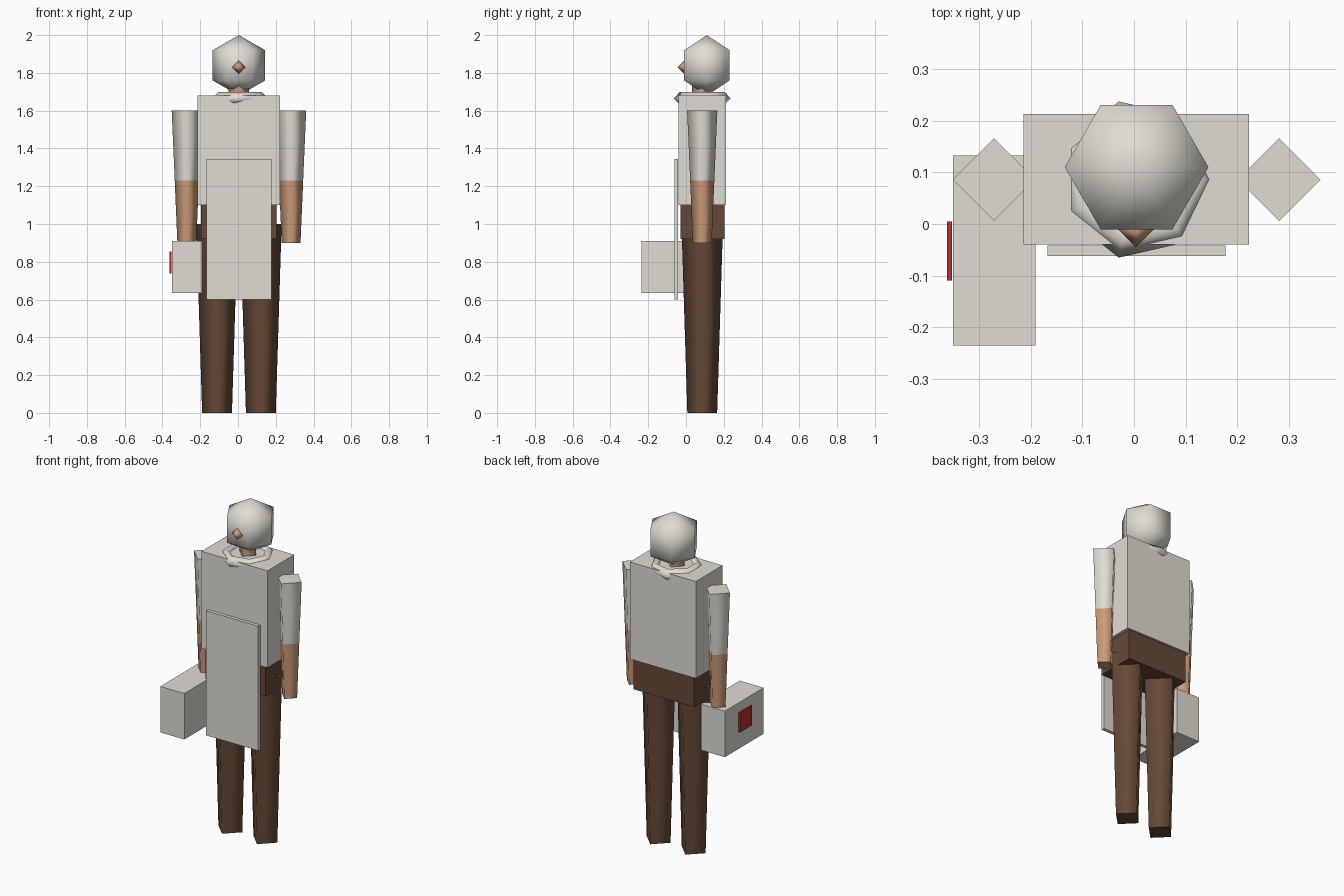
import bpy
import bmesh
import math

cube = bpy.data.objects.get("Cube")
if cube:
    bpy.data.objects.remove(cube, do_unlink=True)


def material(name, rgb):
    m = bpy.data.materials.new(name)
    m.use_nodes = True
    color = (*rgb, 1.0)
    m.diffuse_color = color
    m.node_tree.nodes["Principled BSDF"].inputs["Base Color"].default_value = color
    return m


CLOTH = material("off white cloth", (0.74, 0.72, 0.65))
SKIN = material("tan skin", (0.60, 0.33, 0.19))
BROWN = material("dark brown trousers", (0.13, 0.066, 0.037))
RED = material("red mark", (0.48, 0.03, 0.025))

MID_X, MID_Y = 0.005, 0.086


def finish(name, bm, mats):
    bmesh.ops.recalc_face_normals(bm, faces=bm.faces)
    mesh = bpy.data.meshes.new(name)
    bm.to_mesh(mesh)
    bm.free()
    for m in mats:
        mesh.materials.append(m)
    obj = bpy.data.objects.new(name, mesh)
    bpy.context.collection.objects.link(obj)
    return obj


def box(name, x, y, z, mat):
    """Box from its (min, max) range on each axis."""
    bm = bmesh.new()
    bmesh.ops.create_cube(bm, size=1)
    for v in bm.verts:
        v.co = [r[0] + (c + 0.5) * (r[1] - r[0]) for c, r in zip(v.co, (x, y, z))]
    return finish(name, bm, [mat])


def lathe(name, center, rings, sides, mats, loop=False, split=None):
    """Turn (radius, z) rings about a vertical axis, with smooth sides and flat caps."""
    cx, cy = center
    bm = bmesh.new()
    rows = []
    for r, z in rings:
        angles = [math.tau * i / sides for i in range(sides)]
        rows.append([bm.verts.new((cx + r * math.cos(a), cy + r * math.sin(a), z))
                     for a in angles])
    pairs = list(zip(rows, rows[1:]))
    if loop:
        pairs.append((rows[-1], rows[0]))
    for low, high in pairs:
        for i in range(sides):
            j = (i + 1) % sides
            bm.faces.new((low[i], low[j], high[j], high[i])).smooth = True
    if not loop:
        for row, ring in ((rows[0], rings[0]), (rows[-1], rings[-1])):
            if ring[0] > 0:
                bm.faces.new(row)
    bmesh.ops.remove_doubles(bm, verts=bm.verts, dist=1e-5)
    if split is not None:
        for f in bm.faces:
            f.material_index = int(f.calc_center_median().z < split)
    return finish(name, bm, mats)


# Torso, hips and apron
box("torso", (-0.214, 0.223), (-0.04, 0.213), (1.10, 1.68), CLOTH)
box("hips", (-0.195, 0.204), (-0.03, 0.203), (0.92, 1.10), BROWN)
box("apron", (-0.167, 0.177), (-0.062, -0.042), (0.60, 1.345), CLOTH)

# Legs and arms, each a tapering four-sided column
for side, s in (("left", 1), ("right", -1)):
    lathe(side + "_leg", (MID_X + s * 0.116, MID_Y), [(0.079, 0), (0.11, 1.0)], 4, [BROWN])
    lathe(side + "_arm", (MID_X + s * 0.276, MID_Y),
          [(0.05, 0.90), (0.064, 1.23), (0.08, 1.60)], 4, [CLOTH, SKIN], split=1.23)

# Neck and ring collar
lathe("neck", (MID_X, MID_Y), [(0.054, 1.64), (0.054, 1.78)], 4, [SKIN])
lathe("collar", (MID_X, MID_Y),
      [(0.155, 1.665), (0.12, 1.70), (0.085, 1.665), (0.12, 1.63)], 7, [CLOTH], loop=True)

# Head and nose
lathe("head", (MID_X, 0.11), [(0, 1.68), (0.139, 1.76), (0.139, 1.92), (0, 2.0)], 6, [CLOTH])
lathe("nose", (MID_X - 0.001, -0.01), [(0, 1.795), (0.035, 1.83), (0, 1.865)], 4, [SKIN])

# Carried case with its red side mark
box("case", (-0.35, -0.191), (-0.235, 0.133), (0.635, 0.91), CLOTH)
box("case_mark", (-0.362, -0.3525), (-0.109, 0.005), (0.737, 0.855), RED)
